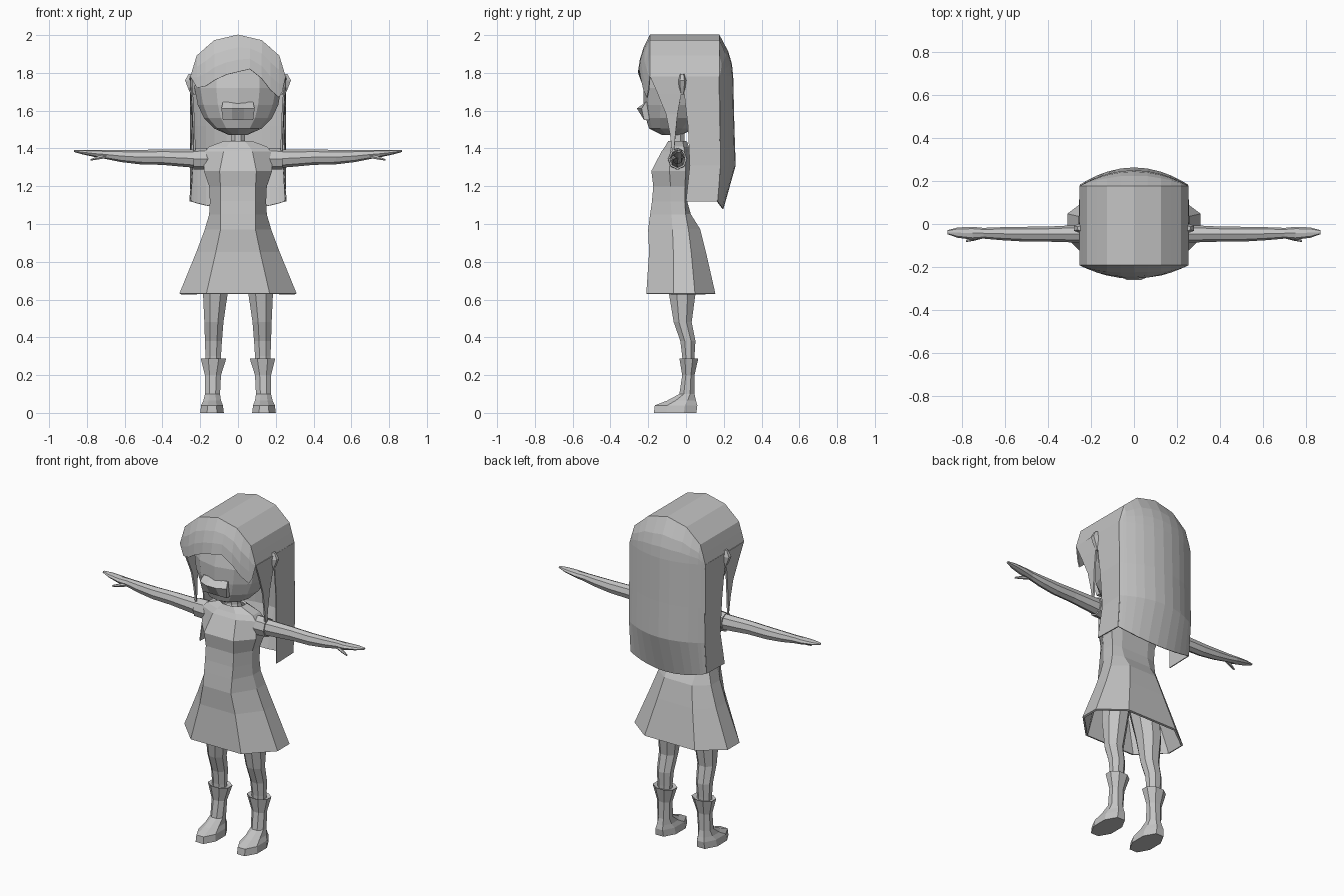
import bpy, bmesh, math
from mathutils import Vector

grey = bpy.data.materials.new("plain grey")
grey.diffuse_color = (0.55, 0.55, 0.55, 1)


def loft(name, rows, closed=True, caps=True, mirror=False, thick=0.0):
    """Skin rows of points; closed rows make tubes, open rows make sheets."""
    bm = bmesh.new()
    vs = [[bm.verts.new(p) for p in r] for r in rows]
    n = len(rows[0])
    for a, b in zip(vs, vs[1:]):
        for i in range(n if closed else n - 1):
            j = (i + 1) % n
            bm.faces.new((a[i], a[j], b[j], b[i]))
    if closed and caps:
        bm.faces.new(vs[0])
        bm.faces.new(vs[-1])
    bmesh.ops.remove_doubles(bm, verts=bm.verts[:], dist=0.0005)
    bmesh.ops.recalc_face_normals(bm, faces=bm.faces[:])
    me = bpy.data.meshes.new(name)
    bm.to_mesh(me)
    bm.free()
    me.materials.append(grey)
    ob = bpy.data.objects.new(name, me)
    bpy.context.collection.objects.link(ob)
    if thick:
        m = ob.modifiers.new("thickness", 'SOLIDIFY')
        m.thickness = thick
        m.offset = 0
    if mirror:
        m = ob.modifiers.new("mirror", 'MIRROR')
        m.use_axis[0] = True
    return ob


def flat_ring(z, x0, x1, y0, y1, n=8, turn=0.5):
    """Horizontal ellipse touching the given x and y limits."""
    k = 1 / math.cos(math.pi / n) if turn else 1
    out = []
    for i in range(n):
        a = 2 * math.pi * (i + turn) / n
        out.append(((x0 + x1) / 2 + k * (x1 - x0) / 2 * math.cos(a),
                    (y0 + y1) / 2 + k * (y1 - y0) / 2 * math.sin(a), z))
    return out


def side_ring(x, y, z, ry, rz, n=8):
    """Ellipse around the x direction, for arms."""
    return [(x, y + ry * math.cos(2 * math.pi * i / n),
             z + rz * math.sin(2 * math.pi * i / n)) for i in range(n)]


# dress: z, front half width, side half width, front y, back y, side centre y, side half depth
dress = [
    (0.63, 0.165, 0.305, -0.205, 0.15, -0.01, 0.055),
    (0.85, 0.115, 0.215, -0.19, 0.10, -0.02, 0.045),
    (0.97, 0.09, 0.17, -0.195, 0.07, -0.03, 0.04),
    (1.05, 0.09, 0.147, -0.185, 0.02, -0.04, 0.035),
    (1.12, 0.09, 0.143, -0.175, 0.0, -0.045, 0.035),
    (1.20, 0.09, 0.147, -0.168, 0.005, -0.045, 0.035),
    (1.28, 0.095, 0.175, -0.178, 0.015, -0.045, 0.04),
    (1.38, 0.075, 0.172, -0.125, 0.015, -0.045, 0.035),
    (1.405, 0.06, 0.15, -0.107, 0.01, -0.045, 0.03),
    (1.435, 0.035, 0.07, -0.09, 0.0, -0.045, 0.025)]
rows = []
for z, xf, xs, yf, yb, ys, d in dress:
    half = [(xf, yf, z), (xs, ys - d, z), (xs, ys + d, z), (xf, yb, z)]
    rows.append(half + [(-x, y, w) for x, y, w in reversed(half)])
loft("dress", rows, caps=False, thick=0.012)

# neck
loft("neck", [flat_ring(z, -r, r, -0.045 - r, -0.045 + r) for z, r in
              ((1.40, 0.055), (1.44, 0.038), (1.52, 0.036))])

# head: z, half width, front y, back y
head = [(1.472, 0.05, -0.13, -0.02), (1.505, 0.125, -0.195, 0.04),
        (1.56, 0.18, -0.213, 0.09), (1.63, 0.213, -0.224, 0.13),
        (1.72, 0.23, -0.225, 0.15), (1.82, 0.22, -0.20, 0.15),
        (1.90, 0.17, -0.15, 0.12)]
loft("head", [flat_ring(z, -w, w, f, b, 12, 0) for z, w, f, b in head])

# mouth: wedge standing out of the face
loft("mouth", [[(s * w, -0.19, 1.645), (s * w, -0.213, 1.645),
                (s * w * 1.1, y, 1.612), (s * w, -0.222, 1.55), (s * w, -0.19, 1.55)]
               for s, w, y in ((-1, 0.08, -0.235), (-1, 0.03, -0.26),
                               (1, 0.03, -0.26), (1, 0.08, -0.235))])

# ears
loft("ear", [flat_ring(z, 0.22, x, -0.02 - d, -0.02 + d, 6) for z, x, d in
             ((1.685, 0.25, 0.01), (1.72, 0.265, 0.018),
              (1.76, 0.28, 0.02), (1.795, 0.262, 0.012))], mirror=True)

# hair: one sheet running from the fringe over the cap and down the back
R, BASE, H = 0.25, 1.78, 0.22
arch = [(R * math.sin(math.radians(a)), BASE + H * math.cos(math.radians(a)))
        for a in range(-90, 91, 30)]
top = []
for p, q in zip(arch, arch[1:]):
    top += [p, ((p[0] + q[0]) / 2, (p[1] + q[1]) / 2)]
top.append(arch[-1])
fringe = [1.78, 1.75, 1.72, 1.73, 1.76, 1.79, 1.805, 1.82, 1.77, 1.71, 1.67, 1.70, 1.78]


def bulge(x, z):
    return max(0, 1 - (x / R) ** 2 - (max(z - BASE, 0) / H) ** 2)


rows = []
for t in (0, 0.33, 0.66, 1):
    row = []
    for (x, zt), zf in zip(top, fringe):
        z = zf + (zt - zf) * t
        row.append((x, -0.19 - (0.062 * bulge(x, z) if t < 1 else 0), z))
    rows.append(row)
for t in (1, 0.6, 0.3, 0):
    row = []
    for x, zt in top:
        z = BASE + (zt - BASE) * t
        row.append((x, 0.175 + (0.072 * bulge(x, z) if t < 1 else 0), z))
    rows.append(row)
for z, y, k, drop in ((1.52, 0.178, 0.075, 0), (1.31, 0.18, 0.08, 0), (1.12, 0.165, 0.03, 0.04)):
    rows.append([(x, y + k * bulge(x, 0), z - drop * bulge(x, 0)) for x, _ in top])
loft("hair", rows, closed=False, thick=0.006)

# hair sides behind the ears
loft("side_hair", [[(x0, y0, z), (R, y1, z)] for z, x0, y0, y1 in
                   ((1.78, 0.25, -0.02, 0.175), (1.52, 0.245, 0.01, 0.178),
                    (1.31, 0.24, 0.02, 0.18), (1.12, 0.255, 0.0, 0.165))],
     closed=False, mirror=True, thick=0.006)

# thin locks in front of the ears
loft("front_lock", [[(x, y0, z), (x + 0.004, y1, z)] for z, x, y0, y1 in
                    ((1.78, 0.248, -0.19, -0.015), (1.69, 0.243, -0.15, -0.025),
                     (1.58, 0.236, -0.105, -0.045), (1.48, 0.232, -0.085, -0.055),
                     (1.39, 0.23, -0.073, -0.063))],
     closed=False, mirror=True, thick=0.01)

# sleeves, arms and thumbs
loft("sleeve", [side_ring(x, -0.045, 1.345, ry, rz) for x, ry, rz in
                ((0.13, 0.04, 0.045), (0.17, 0.052, 0.058), (0.235, 0.05, 0.056))],
     mirror=True)
arm = [(0.2, -0.045, 1.345, 0.043, 0.05), (0.4, -0.047, 1.354, 0.035, 0.041),
       (0.52, -0.047, 1.354, 0.034, 0.038), (0.62, -0.045, 1.36, 0.03, 0.032),
       (0.70, -0.043, 1.368, 0.025, 0.024), (0.75, -0.043, 1.372, 0.03, 0.019),
       (0.82, -0.04, 1.38, 0.024, 0.012), (0.868, -0.038, 1.386, 0.009, 0.005)]
loft("arm", [side_ring(*a) for a in arm], mirror=True)
loft("thumb", [side_ring(*a, 6) for a in
               ((0.69, -0.05, 1.363, 0.014, 0.014), (0.74, -0.066, 1.35, 0.011, 0.01),
                (0.78, -0.079, 1.34, 0.005, 0.005))], mirror=True)

# legs: z, inner x, outer x, front y, back y
leg = [(0.10, 0.10, 0.165, -0.015, 0.04), (0.30, 0.09, 0.172, -0.02, 0.045),
       (0.38, 0.085, 0.175, -0.03, 0.05), (0.48, 0.077, 0.178, -0.065, 0.03),
       (0.63, 0.055, 0.185, -0.09, 0.05), (0.88, 0.01, 0.17, -0.13, 0.06)]
loft("leg", [flat_ring(*a) for a in leg], mirror=True)

# boots: flared shaft and a long low foot
boot = [(0.0, 0.075, 0.20, -0.17, 0.055), (0.04, 0.08, 0.195, -0.165, 0.06),
        (0.065, 0.09, 0.183, -0.10, 0.053), (0.10, 0.095, 0.175, -0.035, 0.045),
        (0.20, 0.09, 0.175, -0.02, 0.045), (0.288, 0.062, 0.197, -0.035, 0.065),
        (0.280, 0.075, 0.185, -0.022, 0.052)]
loft("boot", [flat_ring(*a) for a in boot], mirror=True)
